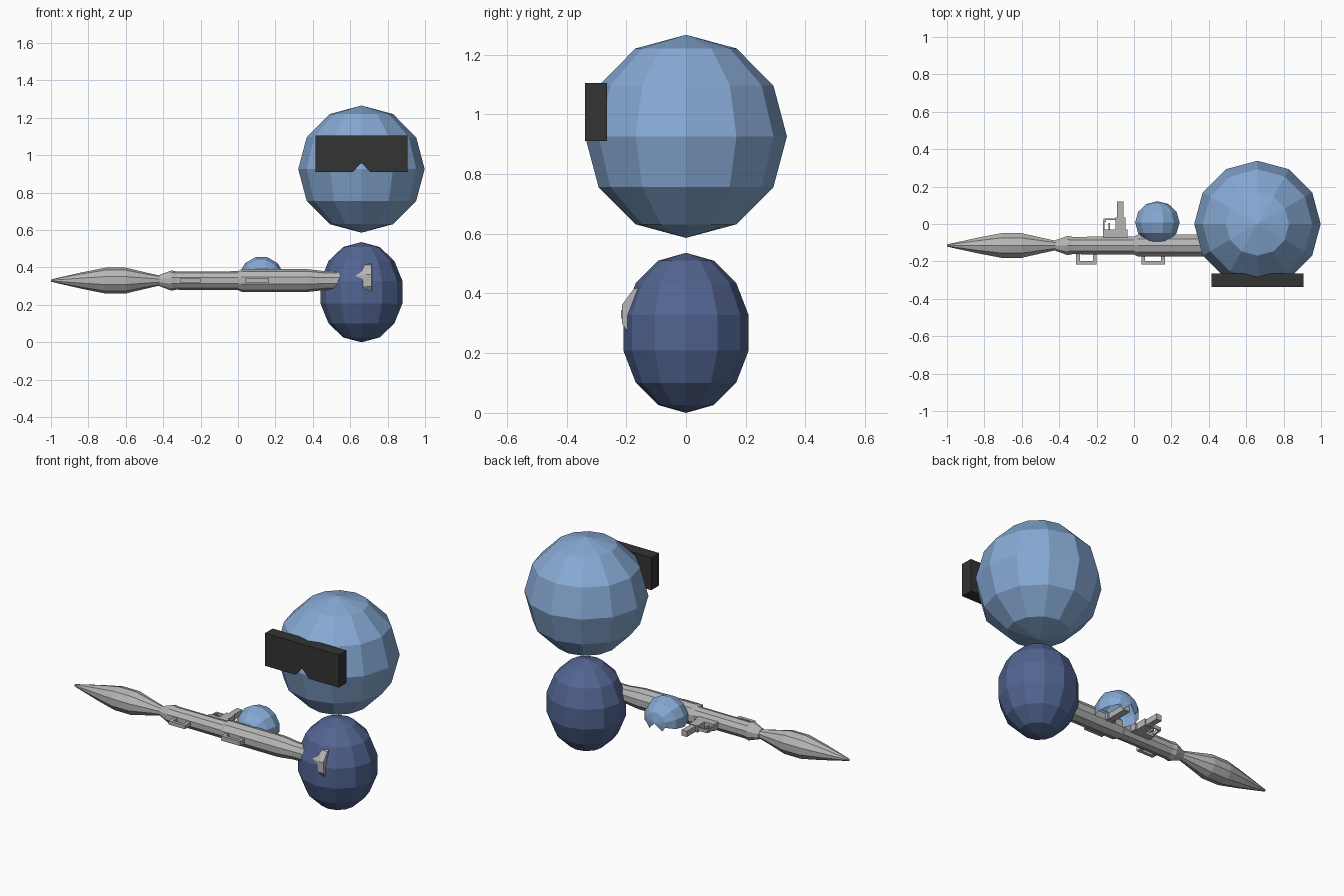
import bpy, bmesh, math
from mathutils import Matrix, Vector

if "Cube" in bpy.data.objects:
    bpy.data.objects.remove(bpy.data.objects["Cube"])


def material(name, rgb):
    m = bpy.data.materials.new(name)
    m.diffuse_color = (*rgb, 1)
    m.use_nodes = True
    m.node_tree.nodes["Principled BSDF"].inputs["Base Color"].default_value = m.diffuse_color
    return m


SKIN = material("light_blue", (0.24, 0.40, 0.66))
SUIT = material("navy_blue", (0.085, 0.13, 0.285))
DARK = material("charcoal", (0.033, 0.033, 0.033))
METAL = material("steel_grey", (0.47, 0.47, 0.47))
AXIS_Y, AXIS_Z = -0.115, 0.33     # centre line of the launcher


def finish(name, bm, mat):
    bmesh.ops.recalc_face_normals(bm, faces=bm.faces)
    me = bpy.data.meshes.new(name)
    bm.to_mesh(me)
    bm.free()
    me.materials.append(mat)
    ob = bpy.data.objects.new(name, me)
    bpy.context.collection.objects.link(ob)
    return ob


def ball(name, centre, radii, rings, mat, turn=Matrix(), keep=None):
    bm = bmesh.new()
    bmesh.ops.create_uvsphere(bm, u_segments=12, v_segments=rings, radius=1)
    bm.transform(Matrix.Translation(centre) @ Matrix.Diagonal((*radii, 1)) @ turn)
    if keep:
        drop = [f for f in bm.faces if not keep(f.calc_center_median())]
        bmesh.ops.delete(bm, geom=drop, context='FACES')
    return finish(name, bm, mat)


def lathe(name, profile, mat, sides=10):
    """Revolve (x, radius) points around the launcher axis."""
    bm = bmesh.new()
    loops = []
    for x, r in profile:
        loops.append([bm.verts.new((x, AXIS_Y + r * math.cos(a), AXIS_Z + r * math.sin(a)))
                      for a in (2 * math.pi * (i + 0.5) / sides for i in range(sides))])
    for a, b in zip(loops, loops[1:]):
        for i in range(sides):
            j = (i + 1) % sides
            bm.faces.new((a[i], a[j], b[j], b[i]))
    bm.faces.new(loops[0])
    bm.faces.new(loops[-1])
    return finish(name, bm, mat)


def prism(name, outline, start, depth, mat):
    """Extrude an outline whose 3D points are given at the start plane."""
    bm = bmesh.new()
    f = bm.faces.new([bm.verts.new(p) for p in outline])
    res = bmesh.ops.extrude_face_region(bm, geom=[f], use_keep_orig=True)
    verts = [v for v in res['geom'] if isinstance(v, bmesh.types.BMVert)]
    bmesh.ops.translate(bm, verts=verts, vec=Vector(start) * depth)
    return finish(name, bm, mat)


def boxes(name, ranges, mat):
    bm = bmesh.new()
    for x0, x1, y0, y1, z0, z1 in ranges:
        m = Matrix.Translation(((x0 + x1) / 2, (y0 + y1) / 2, (z0 + z1) / 2))
        bmesh.ops.create_cube(bm, size=1, matrix=m @ Matrix.Diagonal((x1 - x0, y1 - y0, z1 - z0, 1)))
    return finish(name, bm, mat)


# head and body
ball("head", (0.66, 0, 0.926), (0.338, 0.338, 0.34), 6, SKIN)
ball("body", (0.66, 0, 0.268), (0.225, 0.215, 0.268), 7, SUIT)

# open, dome-shaped hand resting over the launcher
turn = Matrix.Rotation(math.radians(15), 4, 'Y') @ Matrix.Rotation(math.radians(90), 4, 'X')
ball("hand", (0.125, 0.008, 0.337), (0.123, 0.114, 0.122), 6, SKIN, turn,
     keep=lambda c: c.z > 0.337 - 0.034)

# visor with a nose notch
visor = [(0.415, 0.91), (0.613, 0.91), (0.652, 0.952), (0.66, 0.957), (0.668, 0.952),
         (0.707, 0.91), (0.905, 0.91), (0.905, 1.105), (0.415, 1.105)]
prism("visor", [(x, -0.338, z) for x, z in visor], (0, 1, 0), 0.073, DARK)

# launcher: warhead, tube and flared rear bell
lathe("warhead", [(-1.0, 0.006), (-0.975, 0.012), (-0.83, 0.045), (-0.71, 0.069), (-0.60, 0.069),
                  (-0.50, 0.045), (-0.42, 0.027), (-0.34, 0.03)], METAL)
lathe("launch_tube", [(-0.42, 0.03), (-0.355, 0.054), (-0.33, 0.049), (0.0, 0.05), (0.02, 0.061),
                      (0.37, 0.061), (0.47, 0.05), (0.52, 0.05), (0.58, 0.06),
                      (0.685, 0.104), (0.715, 0.104), (0.716, 0.06)], METAL)

# bracket frames on the front side of the tube
for label, x0, x1, h in (("fore", -0.31, -0.2, 0.011), ("rear", 0.04, 0.165, 0.014)):
    z0, z1 = AXIS_Z - h, AXIS_Z + h
    boxes(label + "_sight_bracket",
          [(x0, x0 + 0.02, -0.2, -0.15, z0, z1), (x1 - 0.02, x1, -0.2, -0.15, z0, z1),
           (x0, x1, -0.217, -0.198, z0, z1)], METAL)

# trigger housing and grip, pointing to the back
z0, z1 = AXIS_Z - 0.02, AXIS_Z + 0.02
boxes("trigger_grip",
      [(-0.165, -0.035, -0.08, -0.03, z0, z1), (-0.1, -0.045, -0.03, 0.035, z0, z1),
       (-0.09, -0.055, 0.03, 0.12, z0 + 0.003, z1 - 0.003)], METAL)
boxes("trigger_guard",
      [(-0.165, -0.157, -0.03, 0.015, AXIS_Z - 0.01, AXIS_Z + 0.01),
       (-0.157, -0.1, 0.022, 0.03, AXIS_Z - 0.01, AXIS_Z + 0.01),
       (-0.163, -0.15, 0.012, 0.03, AXIS_Z - 0.01, AXIS_Z + 0.01),
       (-0.135, -0.127, -0.03, 0.005, AXIS_Z - 0.005, AXIS_Z + 0.005)], METAL)

# second grip, held inside the hand
boxes("rear_grip", [(0.09, 0.15, -0.08, -0.04, z0, z1),
                    (0.1, 0.14, -0.05, 0.085, z0 + 0.003, z1 - 0.003)], METAL)
